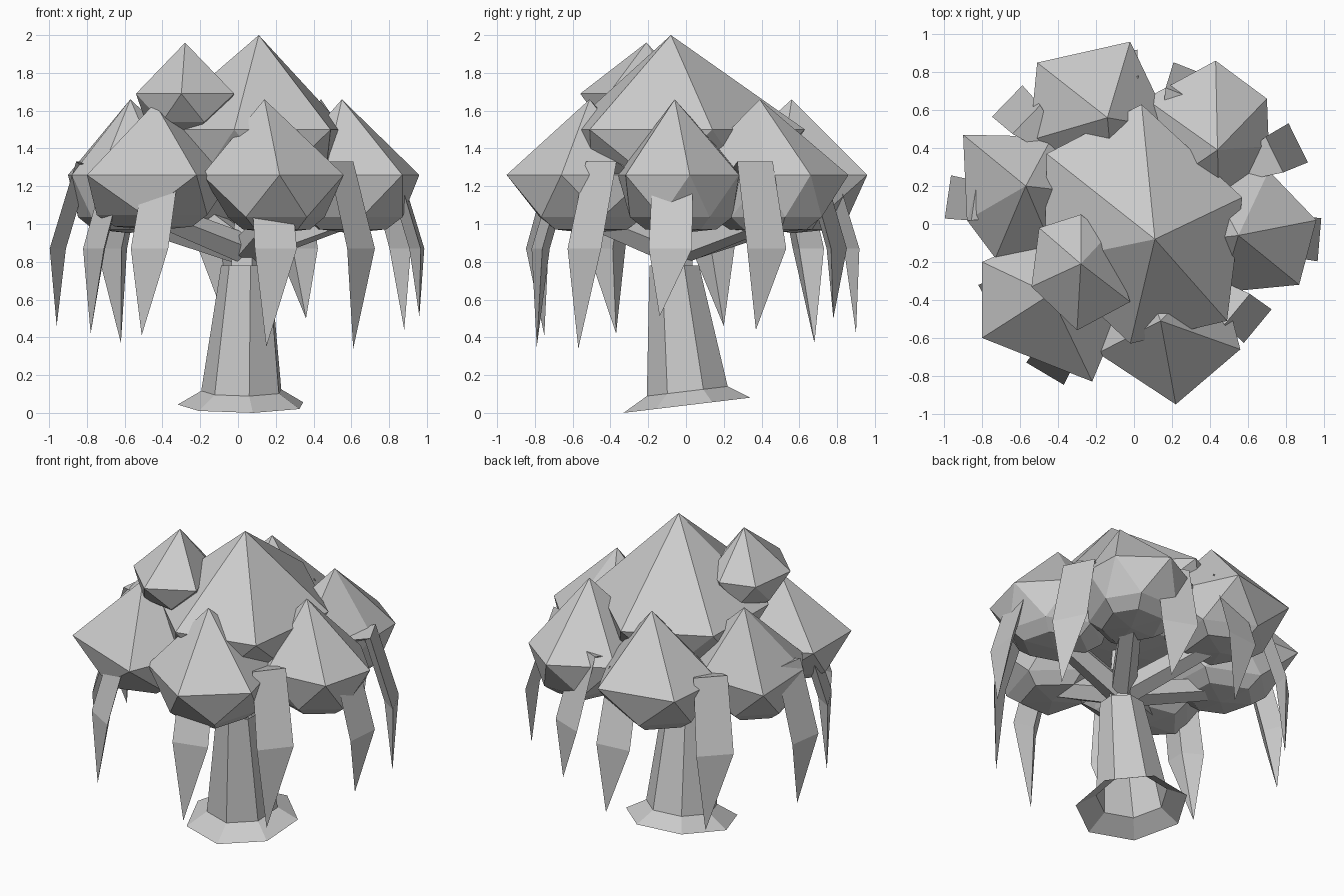
import bpy, bmesh, math
from mathutils import Vector, Matrix

if "Cube" in bpy.data.objects:
    bpy.data.objects.remove(bpy.data.objects["Cube"])

mat = bpy.data.materials.new("pale grey")
mat.diffuse_color = (0.6, 0.6, 0.6, 1)
mat.use_nodes = True
mat.node_tree.nodes["Principled BSDF"].inputs["Base Color"].default_value = mat.diffuse_color


def make(name, rings, caps=True, twist_row=None):
    """Skin a list of equal-length rings; a ring of one point becomes a tip.
    The row numbered twist_row joins the next one with alternating triangles."""
    bm = bmesh.new()
    rows = [[bm.verts.new(p) for p in r] for r in rings]
    for k, (a, b) in enumerate(zip(rows, rows[1:])):
        n = max(len(a), len(b))
        for i in range(n):
            j = (i + 1) % n
            if len(a) == 1:
                bm.faces.new((a[0], b[j], b[i]))
            elif len(b) == 1:
                bm.faces.new((a[i], a[j], b[0]))
            elif k == twist_row:
                bm.faces.new((a[i], a[j], b[i]))
                bm.faces.new((a[j], b[j], b[i]))
            else:
                bm.faces.new((a[i], a[j], b[j], b[i]))
    if caps:
        for row in (rows[0], rows[-1]):
            if len(row) > 2:
                bm.faces.new(row)
    bmesh.ops.recalc_face_normals(bm, faces=bm.faces[:])
    me = bpy.data.meshes.new(name)
    bm.to_mesh(me)
    bm.free()
    me.materials.append(mat)
    ob = bpy.data.objects.new(name, me)
    bpy.context.collection.objects.link(ob)


# Trunk with a flared, tilted foot, open underneath
def trunk_ring(x, y, z, r, tilt):
    out = []
    for i in range(7):
        a = math.radians(-81 + i * 360 / 7)
        dx, dy = r * math.cos(a), r * math.sin(a)
        out.append((x + dx, y + dy, z + tilt * dy))
    return out


make("trunk", [trunk_ring(0.025, 0.01, 0.041, 0.345, 0.12),
               trunk_ring(0.025, 0.01, 0.115, 0.22, 0.12),
               trunk_ring(0.045, -0.06, 0.78, 0.135, 0.0)], caps=False)


# Foliage clump: pointed top, wide rim, faceted shallow underside
def clump(name, apex, rim_z, rim):
    h = apex[2] - rim_z
    n = len(rim)
    cx = sum(p[0] for p in rim) / n
    cy = sum(p[1] for p in rim) / n
    mids = [((rim[i][0] + rim[(i + 1) % n][0]) / 2,
             (rim[i][1] + rim[(i + 1) % n][1]) / 2) for i in range(n)]

    def ring(pts, s, z):
        return [(cx + (x - cx) * s, cy + (y - cy) * s, z) for x, y in pts]

    make(name, [[apex], ring(rim, 1, rim_z), ring(mids, 0.86, rim_z - 0.56 * h),
                ring(mids, 0.6, rim_z - 0.72 * h), [(cx, cy, rim_z - 0.77 * h)]],
         twist_row=1)
    return Vector((cx, cy, 1.05))


LOW = 1.26
centres = [
    clump("front_foliage", (0.14, -0.51, 1.66), LOW,
          [(0.22, -0.95), (0.56, -0.66), (0.44, -0.2), (0.0, -0.14), (-0.19, -0.68)]),
    clump("right_foliage", (0.55, -0.06, 1.66), LOW,
          [(0.96, 0.02), (0.71, 0.28), (0.36, 0.3), (0.2, -0.1), (0.46, -0.36), (0.87, -0.32)]),
    clump("back_right_foliage", (0.44, 0.39, 1.66), LOW,
          [(0.43, 0.86), (0.06, 0.66), (0.1, 0.16), (0.45, 0.0), (0.71, 0.41), (0.70, 0.66)]),
    clump("back_foliage", (-0.14, 0.56, 1.66), LOW,
          [(-0.02, 0.96), (-0.51, 0.85), (-0.55, 0.44), (-0.1, 0.12), (0.2, 0.5)]),
    clump("left_foliage", (-0.57, 0.20, 1.66), LOW,
          [(-0.9, 0.47), (-0.88, 0.02), (-0.73, -0.18), (-0.4, -0.2), (-0.14, 0.15), (-0.43, 0.46)]),
    clump("front_left_foliage", (-0.44, -0.37, 1.64), LOW,
          [(-0.8, -0.2), (-0.8, -0.6), (-0.22, -0.83), (-0.02, -0.35), (-0.3, 0.02)]),
]
clump("crown_foliage", (0.11, -0.08, 2.0), 1.5,
      [(0.57, 0.14), (0.04, 0.63), (-0.46, 0.37), (-0.47, -0.2), (-0.02, -0.63), (0.49, -0.51)])
clump("upper_small_foliage", (-0.28, -0.21, 1.96), 1.69,
      [(-0.02, -0.41), (-0.14, -0.06), (-0.28, 0.05), (-0.5, -0.02), (-0.54, -0.33), (-0.3, -0.56)])


# Branches spreading from the trunk top into each clump
def branch(name, a, b, r0, r1, sides=5):
    q = (b - a).to_track_quat('Z', 'Y')
    make(name, [[p + q @ Vector((r * math.cos(t * math.tau / sides),
                                 r * math.sin(t * math.tau / sides), 0))
                 for t in range(sides)] for p, r in ((a, r0), (b, r1))])


top = Vector((0.045, -0.06, 0.86))
for i, c in enumerate(centres):
    branch(f"branch_{i + 1}", top, c, 0.085, 0.07)
branch("centre_branch", Vector((0.045, -0.06, 0.76)), Vector((0.06, -0.04, 1.4)), 0.1, 0.06)


# Hanging fronds: bent three-sided blades ending in a point, slightly twisted
def frond(name, x, y, z):
    r = math.hypot(x, y)
    out = Matrix.Rotation(math.radians(3.5), 3, 'Z') @ Vector((x / r, y / r, 0))
    side = Vector((-out.y, out.x, 0))

    def tri(rad, h, w, inset, drop):
        p = out * rad + Vector((0, 0, h))
        return [p + side * w, p - side * w,
                p - out * inset - Vector((0, 0, drop))]

    make(name, [tri(r - 0.34, 1.27, 0.05, 0.02, 0.05),
                tri(r - 0.13, 1.33, 0.105, 0.05, 0.06),
                tri(r + 0.01, 0.87, 0.115, 0.07, 0.0),
                [(x, y, z)]])


tips = [(-0.96, 0.2, 0.46), (-0.78, -0.37, 0.42), (-0.62, 0.68, 0.37),
        (-0.51, -0.75, 0.41), (0.15, -0.79, 0.35), (0.61, -0.57, 0.34),
        (0.88, 0.37, 0.44), (0.96, -0.14, 0.51), (0.36, 0.78, 0.5),
        (-0.04, 0.9, 0.42)]
for i, t in enumerate(tips):
    frond(f"hanging_frond_{i + 1}", *t)
